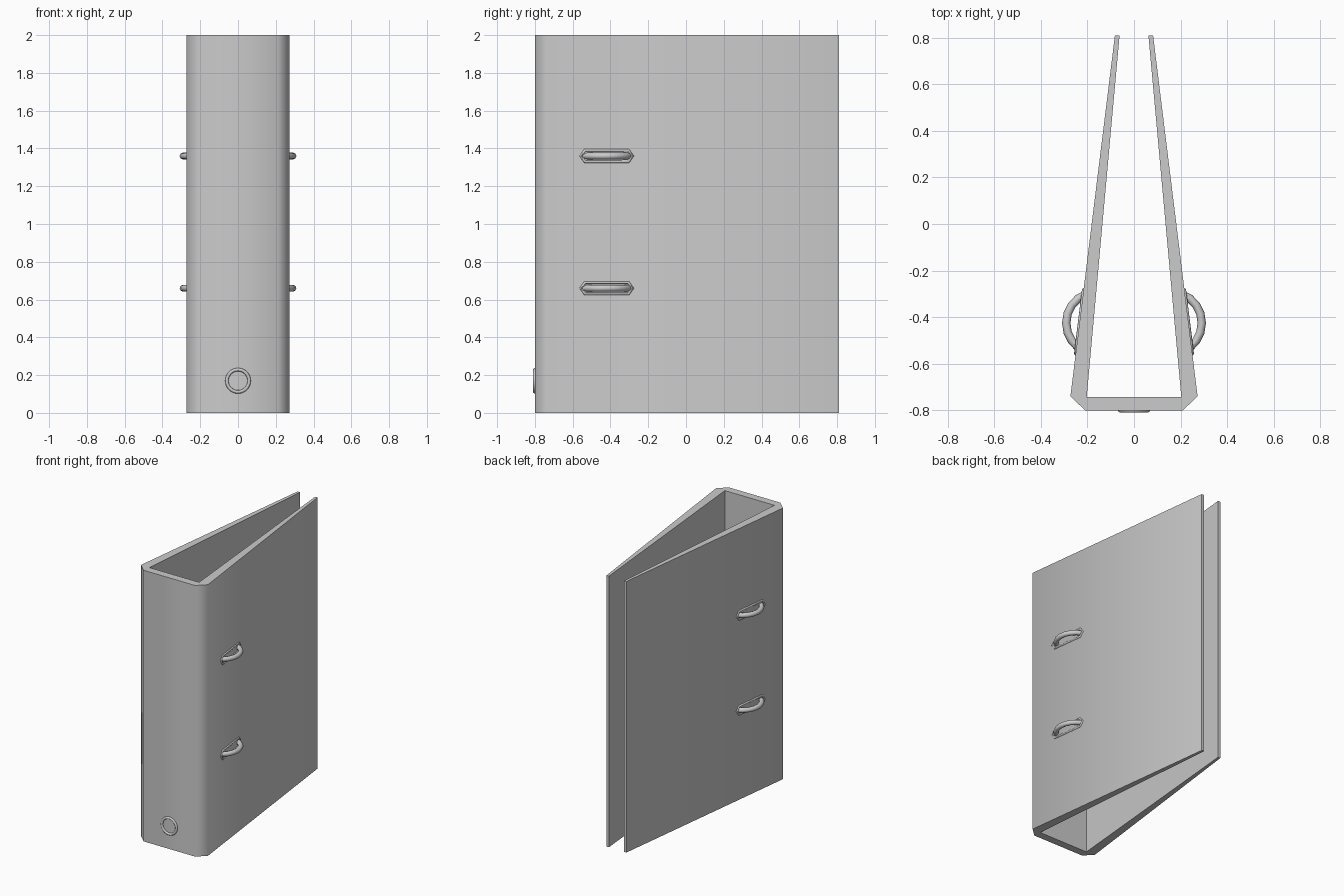
import bpy, bmesh
from math import sin, cos, pi, radians

if "Cube" in bpy.data.objects:
    bpy.data.objects.remove(bpy.data.objects["Cube"])


def smooth(ob, angle):
    bpy.ops.object.select_all(action='DESELECT')
    ob.select_set(True)
    bpy.context.view_layer.objects.active = ob
    bpy.ops.object.shade_smooth_by_angle(angle=radians(angle))


def tube(name, points, radius, closed=False):
    """Sweep a round section along a polyline and turn it into a mesh."""
    cu = bpy.data.curves.new(name, 'CURVE')
    cu.dimensions = '3D'
    cu.bevel_depth = radius
    cu.bevel_resolution = 2
    cu.use_fill_caps = True
    sp = cu.splines.new('POLY')
    sp.points.add(len(points) - 1)
    for p, co in zip(sp.points, points):
        p.co = (*co, 1)
    sp.use_cyclic_u = closed
    ob = bpy.data.objects.new(name, cu)
    bpy.context.collection.objects.link(ob)
    bpy.ops.object.select_all(action='DESELECT')
    ob.select_set(True)
    bpy.context.view_layer.objects.active = ob
    bpy.ops.object.convert(target='MESH')
    smooth(bpy.context.object, 50)
    return bpy.context.object


def cover_x(y):
    """Outer surface of the right cover."""
    return 0.273 + (0.082 - 0.273) * (y + 0.74) / 1.55


# Folded cover: outline swept up the full height
right_outer = [(0.21, -0.80), (0.273, -0.74), (0.082, 0.81)]
right_inner = [(0.062, 0.81), (0.203, -0.743)]
half = right_outer + right_inner
outline = half + [(-x, y) for x, y in reversed(half)]
bm = bmesh.new()
low = [bm.verts.new((x, y, 0)) for x, y in outline]
high = [bm.verts.new((x, y, 2)) for x, y in outline]
n = len(outline)
for i in range(n):
    j = (i + 1) % n
    bm.faces.new((low[i], low[j], high[j], high[i]))
# end caps split into right cover, spine and left cover
for r in (low, high):
    for ids in ((1, 2, 3, 4), (0, 1, 4, 5, 8, 9), (8, 5, 6, 7)):
        bm.faces.new([r[i] for i in ids])
bmesh.ops.recalc_face_normals(bm, faces=bm.faces)
me = bpy.data.meshes.new("folder_cover")
bm.to_mesh(me)
bm.free()
cover = bpy.data.objects.new("folder_cover", me)
bpy.context.collection.objects.link(cover)
smooth(cover, 60)

# Finger hole eyelet on the spine
bpy.ops.mesh.primitive_torus_add(major_radius=0.059, minor_radius=0.009, major_segments=32,
                                 minor_segments=8, location=(0, -0.801, 0.17),
                                 rotation=(pi / 2, 0, 0))
eyelet = bpy.context.object
eyelet.name = "spine_eyelet"
smooth(eyelet, 60)

# Binder rings and slot rims on both covers
slot = [(-0.137, 0), (-0.115, 0.03), (0.115, 0.03),
        (0.137, 0), (0.115, -0.03), (-0.115, -0.03)]
for side, s in (("right", 1), ("left", -1)):
    for level, z in (("lower", 0.66), ("upper", 1.36)):
        rim = [(s * (cover_x(-0.42 + a) - 0.001), -0.42 + a, z + b) for a, b in slot]
        tube(f"{side}_{level}_slot_rim", rim, 0.008, True)
        arc = [(s * (0.165 + 0.126 * sin(t)), -0.425 + 0.130 * cos(t), z)
               for t in [pi * i / 10 for i in range(9)]]
        tube(f"{side}_{level}_ring", arc, 0.018)
